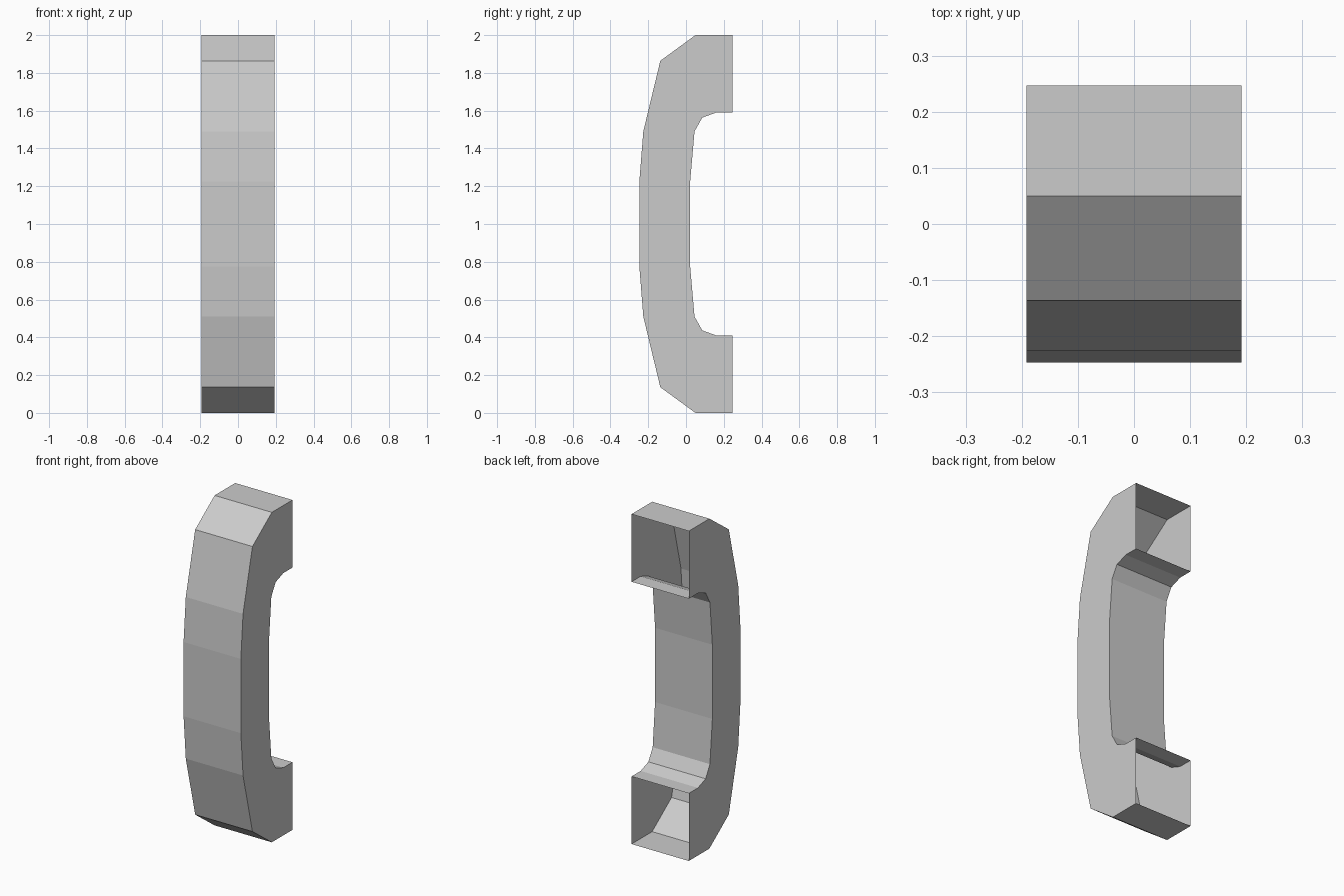
import bpy
import bmesh

cube = bpy.data.objects.get("Cube")
if cube:
    bpy.data.objects.remove(cube, do_unlink=True)

HALF_WIDTH = 0.192

# Side profile (y, z) of the lower half, from the open foot to the grip
outer = [(0.247, 0), (0.05, 0), (-0.136, 0.136), (-0.226, 0.51), (-0.247, 0.775)]
inner = [(0.247, 0.41), (0.16, 0.41), (0.086, 0.437), (0.045, 0.51), (0.022, 0.775)]


def mirrored(points):
    """Continue a half profile into the upper half."""
    return points + [(y, 2 - z) for y, z in reversed(points)]


# Warm-free neutral grey
grey = bpy.data.materials.new("light grey")
grey.use_nodes = True
colour = (0.6, 0.6, 0.6, 1)
grey.diffuse_color = colour
grey.node_tree.nodes["Principled BSDF"].inputs["Base Color"].default_value = colour

# Hollow handle: four rails skinned into a tube, left open at both feet
bm = bmesh.new()
rails = [
    [bm.verts.new((x, y, z)) for y, z in mirrored(profile)]
    for x, profile in ((-HALF_WIDTH, outer), (HALF_WIDTH, outer),
                       (HALF_WIDTH, inner), (-HALF_WIDTH, inner))
]
for a, b in zip(rails, rails[1:] + rails[:1]):
    for i in range(len(a) - 1):
        bm.faces.new((a[i], a[i + 1], b[i + 1], b[i]))
bmesh.ops.recalc_face_normals(bm, faces=bm.faces)

mesh = bpy.data.meshes.new("handle")
bm.to_mesh(mesh)
bm.free()
mesh.materials.append(grey)
handle = bpy.data.objects.new("handle", mesh)
bpy.context.collection.objects.link(handle)
